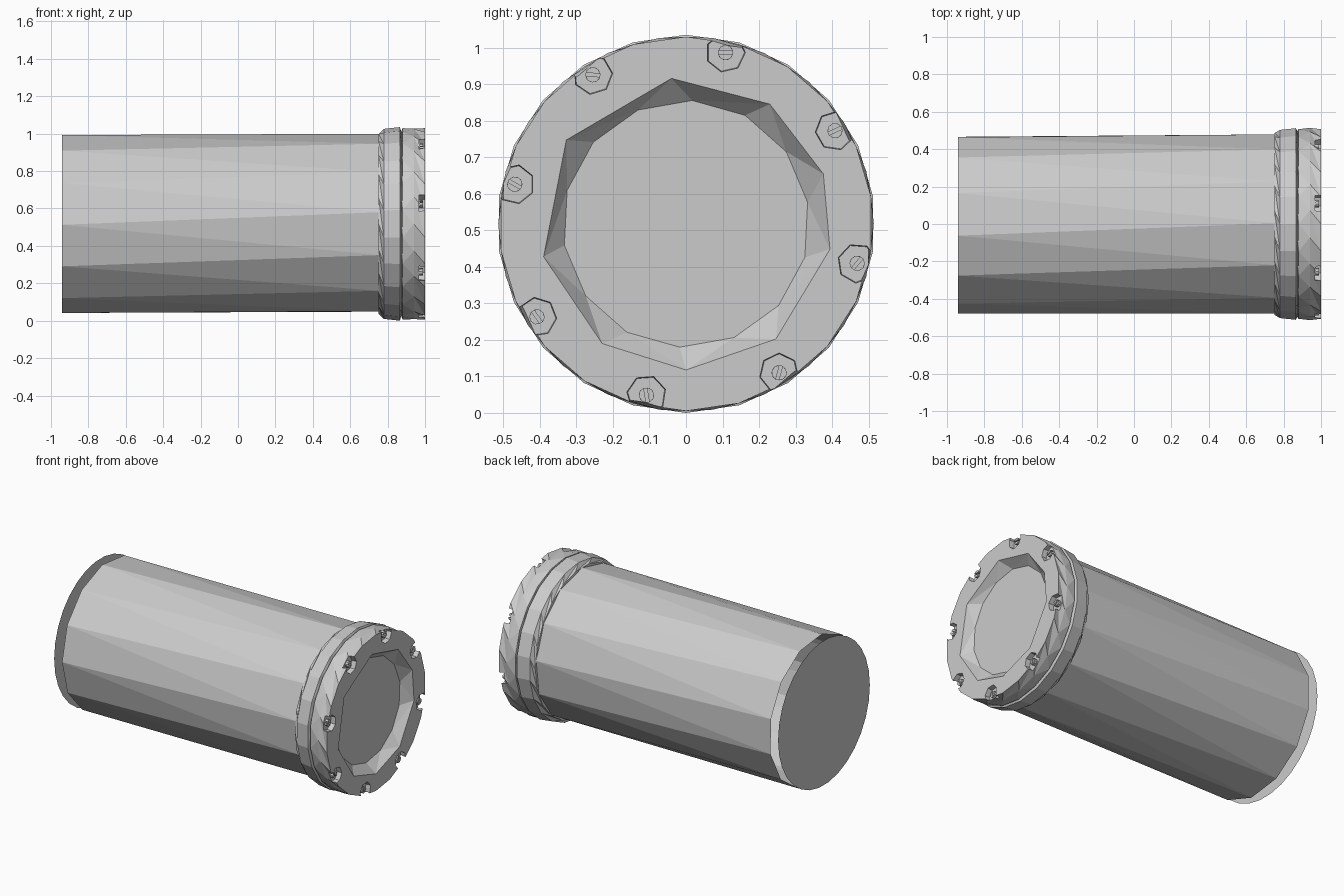
import bpy, bmesh, math

if "Cube" in bpy.data.objects:
    bpy.data.objects.remove(bpy.data.objects["Cube"])

CZ = 0.5175  # height of the long axis

grey = bpy.data.materials.new("plain_grey")
grey.diffuse_color = (0.6, 0.6, 0.6, 1)
grey.use_nodes = True
grey.node_tree.nodes["Principled BSDF"].inputs["Base Color"].default_value = grey.diffuse_color


def pt(x, r, deg):
    """Point at radius r and angle deg around the long axis."""
    a = math.radians(deg)
    return (x, r * math.cos(a), CZ + r * math.sin(a))


def circle(x, r, n, start=0):
    return [pt(x, r, start + 360 * i / n) for i in range(n)]


def disc_at(x, cy, cz, r, n, start=0):
    """Small polygon facing along x, centred on (cy, cz)."""
    return [(x, cy + r * math.cos(math.radians(start) + 2 * math.pi * i / n),
             cz + r * math.sin(math.radians(start) + 2 * math.pi * i / n)) for i in range(n)]


def finish(name, bm):
    bmesh.ops.recalc_face_normals(bm, faces=bm.faces[:])
    me = bpy.data.meshes.new(name)
    bm.to_mesh(me)
    bm.free()
    me.materials.append(grey)
    ob = bpy.data.objects.new(name, me)
    bpy.context.collection.objects.link(ob)
    return ob


def loft(name, sections, n, capped):
    """Skin circular sections (x, radius, start angle) with triangles."""
    bm = bmesh.new()
    rings = [[bm.verts.new(p) for p in circle(x, r, n, s)] for x, r, s in sections]
    for a, b in zip(rings, rings[1:]):
        for i in range(n):
            j = (i + 1) % n
            bm.faces.new((a[i], a[j], b[j]))
            bm.faces.new((a[i], b[j], b[i]))
    if capped:
        bm.faces.new(rings[0])
        bm.faces.new(rings[-1])
    return finish(name, bm)


def hull(bm, points):
    """Add the convex solid around the points."""
    vs = [bm.verts.new(p) for p in points]
    res = bmesh.ops.convex_hull(bm, input=vs)
    junk = [v for v in res["geom_interior"] if isinstance(v, bmesh.types.BMVert)]
    bmesh.ops.delete(bm, geom=junk, context='VERTS')


# Long tube, slightly twisted, open at the back
loft("tube_body", [(-0.94, 0.479, 14.4), (0.76, 0.482, 6.4)], 13, False)

# Thin back plate standing just behind the tube
bm = bmesh.new()
f = bm.faces.new([bm.verts.new(p) for p in circle(-1.0, 0.475, 30)])
f.normal_update()
if f.normal.x > 0:
    f.normal_flip()
me = bpy.data.meshes.new("back_plate")
bm.to_mesh(me)
bm.free()
me.materials.append(grey)
bpy.context.collection.objects.link(bpy.data.objects.new("back_plate", me))

# Faceted collar with a groove between its two bands
h = 360 / 22 / 2
collar = loft("front_collar", [
    (0.75, 0.474, 0), (0.752, 0.486, 0), (0.78, 0.508, h), (0.865, 0.5175, h),
    (0.873, 0.498, 0), (0.88, 0.512, h), (0.94, 0.514, 0), (1.0, 0.512, h)], 22, True)

# Cutter: angular window recess and eight edge notches
bolts = [pt(0, 0.481, 77 - 45 * k)[1:] for k in range(8)]
rim = (95.7, 55, 20, -10, -52, -90, -125, -167, 145)
bm = bmesh.new()
hull(bm, [pt(x, 0.4, a) for x in (1.0, 1.05) for a in rim] + circle(0.94, 0.338, 14, 10))
for k, (y, z) in enumerate(bolts):
    hull(bm, disc_at(0.968, y, z, 0.052, 7, 30 * k) + disc_at(1.05, y, z, 0.058, 7, 30 * k))
cutter = finish("cutter", bm)
cutter.hide_render = True

mod = collar.modifiers.new("cut", 'BOOLEAN')
mod.operation = 'DIFFERENCE'
mod.solver = 'EXACT'
mod.object = cutter
bpy.context.view_layer.update()
cut_mesh = bpy.data.meshes.new_from_object(
    collar.evaluated_get(bpy.context.evaluated_depsgraph_get()))
collar.modifiers.clear()
collar.data = cut_mesh
bpy.data.objects.remove(cutter)

# Slotted screws: a base disc and two half heads with a gap between
for k, (y, z) in enumerate(bolts):
    bm = bmesh.new()
    r = 0.021
    hull(bm, disc_at(0.96, y, z, r, 10) + disc_at(0.973, y, z, r, 10))
    slot = math.radians(25 * k)
    for side in (0, math.pi):
        arc = [slot + side + math.radians(d) for d in (12, 51, 90, 129, 168)]
        hull(bm, [(x, y + r * math.cos(a), z + r * math.sin(a))
                  for x in (0.972, 0.988) for a in arc])
    finish("screw_%d" % (k + 1), bm)
